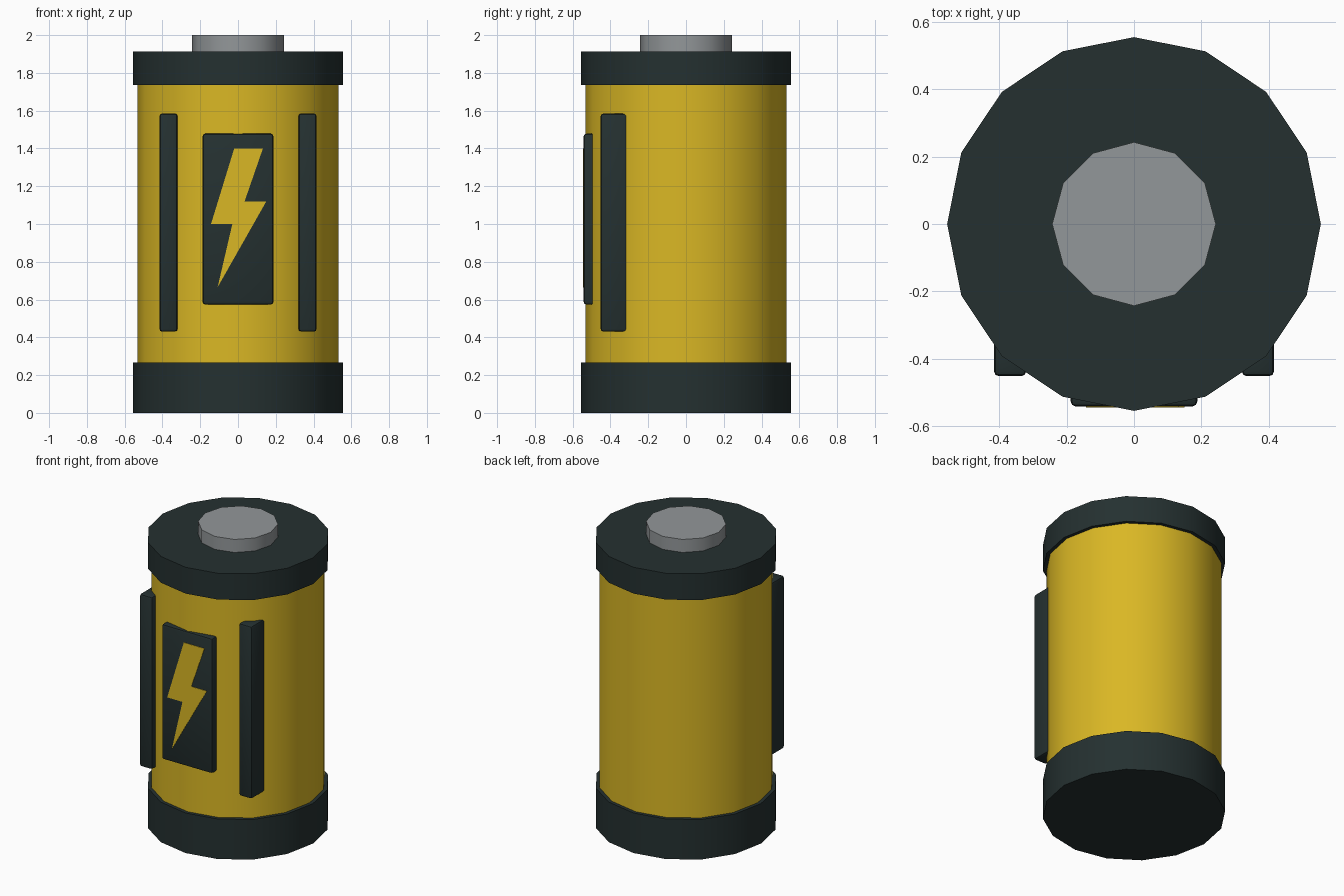
import bpy, bmesh, math

if "Cube" in bpy.data.objects:
    bpy.data.objects.remove(bpy.data.objects["Cube"])


def material(name, rgb):
    m = bpy.data.materials.new(name)
    m.diffuse_color = (*rgb, 1)
    m.use_nodes = True
    m.node_tree.nodes["Principled BSDF"].inputs["Base Color"].default_value = m.diffuse_color
    return m


YELLOW = material("yellow", (0.70, 0.475, 0.018))
DARK = material("dark_slate", (0.018, 0.030, 0.030))
GREY = material("metal_grey", (0.29, 0.31, 0.32))


def finish(obj, name, mat, smooth=True):
    obj.name = name
    obj.data.materials.append(mat)
    if smooth:
        bpy.ops.object.select_all(action='DESELECT')
        obj.select_set(True)
        bpy.context.view_layer.objects.active = obj
        bpy.ops.object.shade_smooth_by_angle(angle=math.radians(40))
    return obj


def drum(name, sides, radius, z0, z1, mat):
    # upright prism with a corner on each axis
    bpy.ops.mesh.primitive_cylinder_add(vertices=sides, radius=radius, depth=z1 - z0,
                                        location=(0, 0, (z0 + z1) / 2))
    return finish(bpy.context.object, name, mat)


def rounded_box(name, lo, hi, bevel, mat):
    size = [b - a for a, b in zip(lo, hi)]
    mid = [(a + b) / 2 for a, b in zip(lo, hi)]
    bm = bmesh.new()
    bmesh.ops.create_cube(bm, size=1)
    bmesh.ops.scale(bm, vec=size, verts=bm.verts)
    bmesh.ops.translate(bm, vec=mid, verts=bm.verts)
    bmesh.ops.bevel(bm, geom=bm.edges[:], offset=bevel, segments=2,
                    profile=0.5, affect='EDGES')
    mesh = bpy.data.meshes.new(name)
    bm.to_mesh(mesh)
    bm.free()
    obj = bpy.data.objects.new(name, mesh)
    bpy.context.collection.objects.link(obj)
    return finish(obj, name, mat)


# Battery shell, end caps and terminal
drum("body", 16, 0.532, 0.2, 1.8, YELLOW)
drum("bottom_cap", 16, 0.555, 0, 0.268, DARK)
drum("top_cap", 16, 0.555, 1.737, 1.913, DARK)
drum("terminal", 12, 0.243, 1.88, 2.0, GREY)

# Front panel and the two grip bars beside it
rounded_box("front_panel", (-0.188, -0.542, 0.573), (0.188, -0.45, 1.478), 0.015, DARK)
for side, x in (("left", -0.368), ("right", 0.368)):
    rounded_box(side + "_bar", (x - 0.048, -0.452, 0.43), (x + 0.048, -0.28, 1.585),
                0.015, DARK)

# Lightning bolt plate on the panel
bolt = [(-0.02, 1.40), (0.132, 1.40), (0.035, 1.12), (0.15, 1.12),
        (-0.108, 0.665), (-0.03, 1.0), (-0.143, 1.0)]
bm = bmesh.new()
face = bm.faces.new([bm.verts.new((x, -0.541, z)) for x, z in bolt])
ext = bmesh.ops.extrude_face_region(bm, geom=[face])
bmesh.ops.translate(bm, vec=(0, -0.004, 0),
                    verts=[v for v in ext["geom"] if isinstance(v, bmesh.types.BMVert)])
bmesh.ops.recalc_face_normals(bm, faces=bm.faces)
mesh = bpy.data.meshes.new("bolt_sign")
bm.to_mesh(mesh)
bm.free()
obj = bpy.data.objects.new("bolt_sign", mesh)
bpy.context.collection.objects.link(obj)
finish(obj, "bolt_sign", YELLOW, smooth=False)
